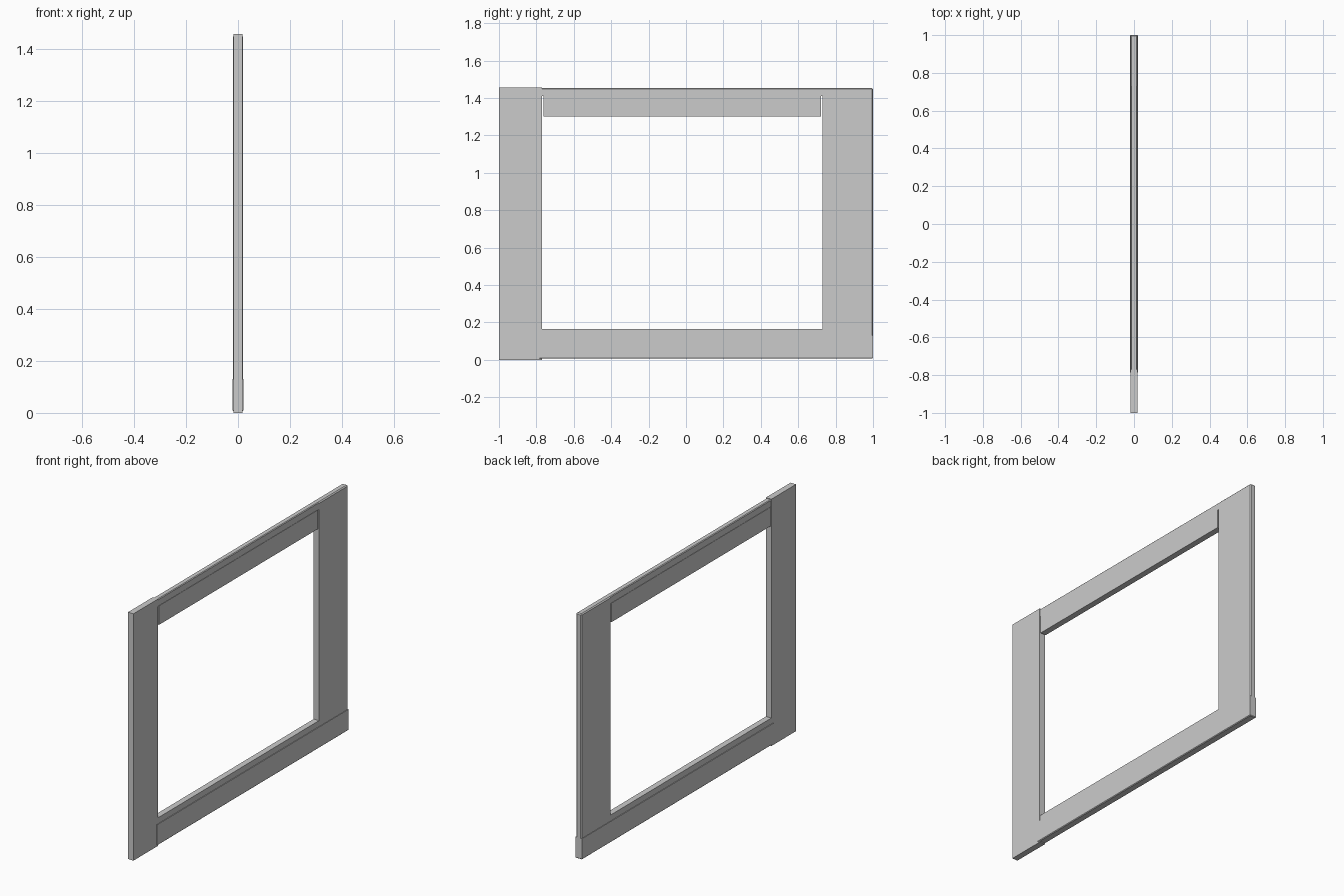
import bpy
import bmesh

if "Cube" in bpy.data.objects:
    bpy.data.objects.remove(bpy.data.objects["Cube"])


def board(name, half_x, y0, y1, z0, z1, chamfer=0.0, pick=None):
    """Flat board centred on x = 0; pick(y, z) selects edges to chamfer."""
    bm = bmesh.new()
    bmesh.ops.create_cube(bm, size=1)
    for v in bm.verts:
        v.co.x *= 2 * half_x
        v.co.y = (y0 + y1) / 2 + v.co.y * (y1 - y0)
        v.co.z = (z0 + z1) / 2 + v.co.z * (z1 - z0)
    if chamfer:
        edges = [e for e in bm.edges
                 if all(pick(v.co.y, v.co.z) for v in e.verts)]
        bmesh.ops.bevel(bm, geom=edges, offset=chamfer, segments=1,
                        affect='EDGES', profile=0.5)
    mesh = bpy.data.meshes.new(name)
    bm.to_mesh(mesh)
    bm.free()
    obj = bpy.data.objects.new(name, mesh)
    bpy.context.collection.objects.link(obj)
    return obj


# Upright boards at both ends
board("front_post", 0.018, -1.0, -0.77, 0.0, 1.456)
board("back_post", 0.0185, 0.73, 1.0, 0.02, 1.453, 0.006,
      lambda y, z: y > 0.99 or z > 1.45)

# Wide sill board with a thinner strip along the opening
board("bottom_board", 0.0215, -0.785, 1.0, 0.006, 0.13, 0.004,
      lambda y, z: z < 0.05)
board("bottom_strip", 0.0175, -0.77, 0.73, 0.12, 0.165)

# Top rail and the drop panel hanging between narrow gaps
board("top_rail", 0.016, -0.785, 0.74, 1.41, 1.453, 0.004,
      lambda y, z: z > 1.45)
board("drop_panel", 0.018, -0.763, 0.722, 1.30, 1.412)
